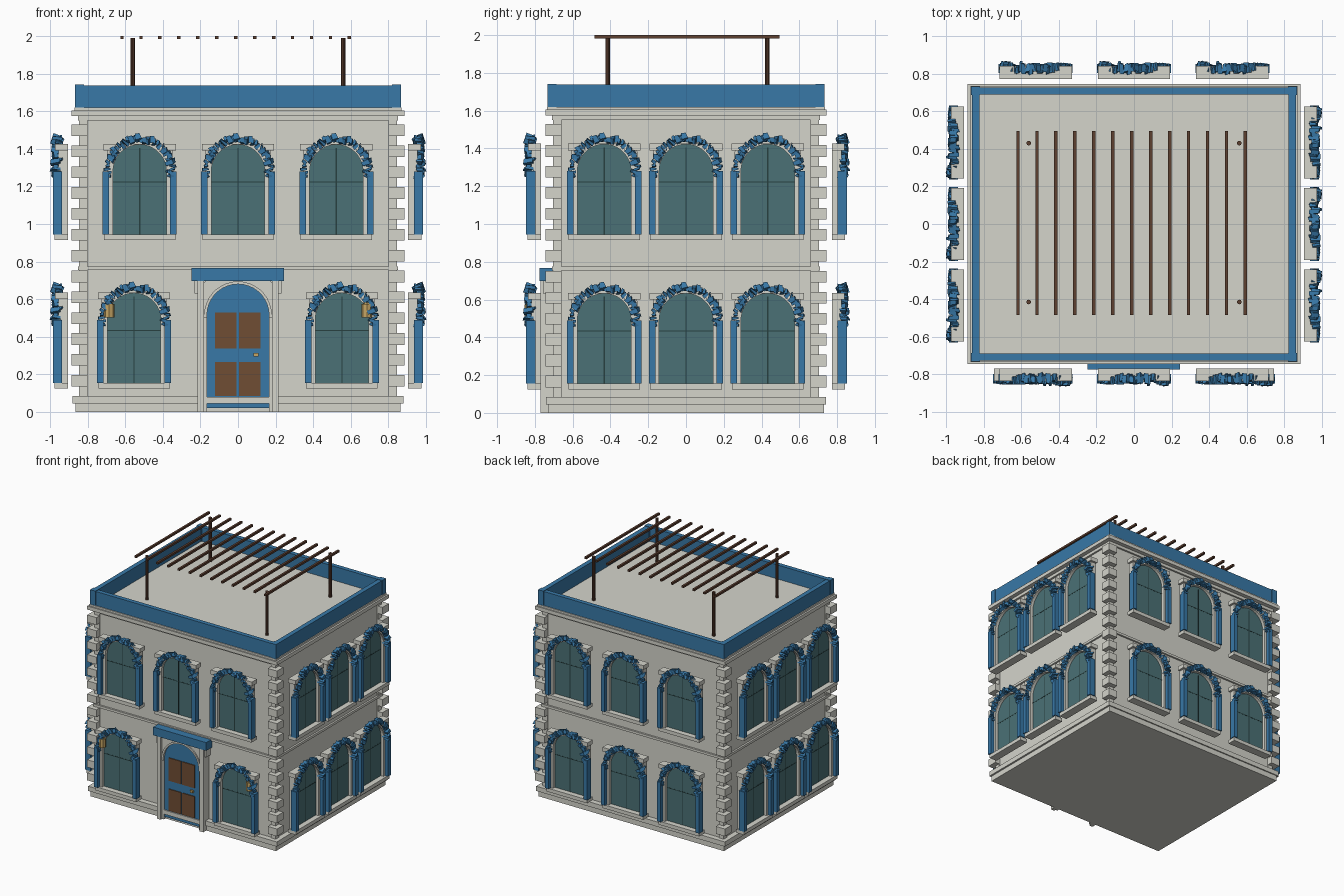
import bpy, bmesh, random
from math import sin, cos, pi, radians
from mathutils import Matrix, Vector

if "Cube" in bpy.data.objects:
    bpy.data.objects.remove(bpy.data.objects["Cube"])

random.seed(4)

def material(name, rgb):
    m = bpy.data.materials.new(name)
    m.diffuse_color = (*rgb, 1)
    m.use_nodes = True
    m.node_tree.nodes["Principled BSDF"].inputs["Base Color"].default_value = m.diffuse_color
    return m

BLUE = material("blue_paint", (0.04, 0.19, 0.39))
GLASS = material("glass", (0.07, 0.165, 0.18))
WOOD = material("door_wood", (0.16, 0.075, 0.034))
DARK = material("pergola_wood", (0.11, 0.05, 0.03))
GOLD = material("brass", (0.57, 0.38, 0.13))
IRON = material("dark_bars", (0.02, 0.05, 0.05))
STONE = material("stone", (0.66, 0.66, 0.60))

def box(bm, x0, x1, y0, y1, z0, z1):
    m = Matrix.Translation(((x0 + x1) / 2, (y0 + y1) / 2, (z0 + z1) / 2)) @ \
        Matrix.Diagonal((abs(x1 - x0), abs(y1 - y0), abs(z1 - z0), 1))
    bmesh.ops.create_cube(bm, size=1, matrix=m)

def slab(bm, x, y, z0, z1):
    box(bm, -x, x, -y, y, z0, z1)

def cyl(bm, x, y, z0, z1, r, n=10):
    bmesh.ops.create_cone(bm, cap_ends=True, segments=n, radius1=r, radius2=r, depth=z1 - z0,
                          matrix=Matrix.Translation((x, y, (z0 + z1) / 2)))

def mesh(name, bm, mat):
    bmesh.ops.recalc_face_normals(bm, faces=bm.faces)
    me = bpy.data.meshes.new(name)
    bm.to_mesh(me)
    bm.free()
    me.materials.append(mat)
    return me

def place(name, me, matrix=Matrix()):
    ob = bpy.data.objects.new(name, me)
    ob.matrix_world = matrix
    bpy.context.collection.objects.link(ob)
    return ob

def part(name, mat, fill):
    bm = bmesh.new()
    fill(bm)
    return place(name, mesh(name, bm, mat))

def arch(r, z0, spring, n=18):
    """Arched opening outline in x,z: up one side, over, down the other."""
    return [(r, z0)] + [(r * cos(pi * i / n), spring + r * sin(pi * i / n)) for i in range(n + 1)] + [(-r, z0)]

def square_arch(w, z0, spring, top, n=18):
    """Rectangle outline sampled at the same angles as arch()."""
    pts = []
    for i in range(n + 1):
        c, s = cos(pi * i / n), sin(pi * i / n)
        k = min(w / max(abs(c), 1e-6), (top - spring) / max(s, 1e-6))
        pts.append((c * k, spring + s * k))
    return [(w, z0)] + pts + [(-w, z0)]

def extrude(bm, faces, depth):
    r = bmesh.ops.extrude_face_region(bm, geom=faces)
    bmesh.ops.translate(bm, vec=(0, depth, 0), verts=[v for v in r['geom'] if isinstance(v, bmesh.types.BMVert)])

def ribbon(bm, inner, outer, y0, y1):
    a = [bm.verts.new((x, y0, z)) for x, z in inner]
    b = [bm.verts.new((x, y0, z)) for x, z in outer]
    extrude(bm, [bm.faces.new((a[i], a[i + 1], b[i + 1], b[i])) for i in range(len(a) - 1)], y1 - y0)

def plate(bm, pts, y0, y1):
    extrude(bm, [bm.faces.new([bm.verts.new((x, y0, z)) for x, z in pts])], y1 - y0)

# Walls, plinth, belt course, cornice and roof
def walls(bm):
    slab(bm, 0.835, 0.695, 0, 1.6)
part("walls", STONE, walls)

def mouldings(bm):
    for x, y, z0, z1 in ((0.865, 0.73, 0, 0.045), (0.88, 0.74, 0.045, 0.085), (0.85, 0.71, 0.755, 0.775),
                         (0.85, 0.71, 1.55, 1.575), (0.885, 0.745, 1.575, 1.605), (0.87, 0.735, 1.605, 1.62)):
        slab(bm, x, y, z0, z1)
part("plinth_belt_and_cornice", STONE, mouldings)

# Corner posts with projecting quoin blocks
def quoins(bm):
    for sx in (-1, 1):
        for sy in (-1, 1):
            box(bm, sx * 0.80, sx * 0.845, sy * 0.66, sy * 0.705, 0, 1.57)
            for i in range(13):
                z = 0.166 + 0.111 * i
                box(bm, sx * 0.80, sx * 0.885, sy * 0.66, sy * 0.745, z - 0.031, z + 0.031)
part("quoins", STONE, quoins)

# Parapet with corner posts
def parapet(bm):
    for s in (-1, 1):
        box(bm, -0.862, 0.862, s * 0.69, s * 0.727, 1.615, 1.738)
        box(bm, s * 0.823, s * 0.862, -0.70, 0.70, 1.615, 1.738)
        for t in (-1, 1):
            box(bm, s * 0.818, s * 0.867, t * 0.685, t * 0.732, 1.615, 1.742)
part("parapet", BLUE, parapet)

# Roof pergola
def pergola(bm):
    for x in (-0.56, 0.56):
        for y in (-0.415, 0.43):
            cyl(bm, x, y, 1.61, 1.99, 0.0125)
    for i in range(13):
        x = -0.617 + 0.1008 * i
        box(bm, x - 0.009, x + 0.009, -0.485, 0.495, 1.983, 2.0)
part("pergola", DARK, pergola)

# Window parts in local space: y = 0 is the back, -y faces outwards, z = 0 is the sill top
SPRING = 0.335

def window_frame(bm):
    ribbon(bm, arch(0.142, 0, SPRING), square_arch(0.175, 0, SPRING, 0.48), 0, -0.05)
    box(bm, -0.19, 0.19, 0, -0.07, -0.03, 0)
    for s in (-1, 1):
        box(bm, s * 0.105, s * 0.192, 0, -0.068, 0.445, 0.48)

def window_surround(bm):
    for s in (-1, 1):
        box(bm, s * 0.162, s * 0.197, -0.03, -0.08, 0, SPRING)
    # rough chunks crowding around the arch
    for i in range(34):
        a = radians(-8 + 196 * i / 33)
        r = 0.172 + random.uniform(-0.008, 0.008)
        size = Vector((random.uniform(0.022, 0.044), random.uniform(0.03, 0.055), random.uniform(0.012, 0.026)))
        m = Matrix.Translation((r * cos(a), -0.058 + random.uniform(-0.008, 0.008), SPRING + r * sin(a))) @ \
            Matrix.Rotation(-a + random.uniform(-0.4, 0.4), 4, 'Y') @ \
            Matrix.Rotation(random.uniform(-0.35, 0.35), 4, 'Z') @ Matrix.Diagonal((*size, 1))
        vs = bmesh.ops.create_cube(bm, size=1, matrix=m)['verts']
        for v in vs:
            v.co += Vector([random.uniform(-0.005, 0.005) for _ in range(3)])

def window_glass(bm):
    plate(bm, arch(0.145, 0, SPRING), -0.01, -0.025)

def window_bars(bm):
    box(bm, -0.003, 0.003, -0.02, -0.0262, 0, 0.46)
    box(bm, -0.142, 0.142, -0.02, -0.0262, 0.275, 0.281)

parts = []
for name, mat, fill in (("window_frame", STONE, window_frame), ("window_surround", BLUE, window_surround),
                        ("window_glass", GLASS, window_glass), ("window_bars", IRON, window_bars)):
    bm = bmesh.new()
    fill(bm)
    parts.append((name, mesh(name, bm, mat)))

# Two storeys of windows on all four sides (angle, wall distance, offsets)
for turn, dist, low, high in ((0, 0.768, (-0.553, 0.553), (-0.523, 0, 0.523)),
                              (180, 0.772, (-0.523, 0, 0.523), (-0.523, 0, 0.523)),
                              (90, 0.905, (-0.433, 0, 0.433), (-0.433, 0, 0.433)),
                              (-90, 0.905, (-0.433, 0, 0.433), (-0.433, 0, 0.433))):
    for z, row in ((0.155, low), (0.945, high)):
        for x in row:
            m = Matrix.Rotation(radians(turn), 4, 'Z') @ Matrix.Translation((x, -dist, z))
            for name, me in parts:
                place(name, me, m)

# Front door
def door(bm):
    plate(bm, arch(0.168, 0.02, 0.515), -0.69, -0.743)
part("door", BLUE, door)

def door_panels(bm):
    for x0, x1 in ((-0.122, -0.008), (0.005, 0.119)):
        for z0, z1 in ((0.085, 0.267), (0.337, 0.53)):
            box(bm, x0, x1, -0.74, -0.75, z0, z1)
part("door_panels", WOOD, door_panels)

def door_surround(bm):
    ribbon(bm, arch(0.165, 0, 0.515), square_arch(0.19, 0, 0.515, 0.71), -0.69, -0.752)
    ribbon(bm, arch(0.165, 0.5, 0.515), arch(0.18, 0.5, 0.515), -0.745, -0.762)
    box(bm, -0.175, 0.175, -0.73, -0.752, 0.045, 0.08)
    for s in (-1, 1):
        box(bm, s * 0.182, s * 0.215, -0.69, -0.77, 0, 0.71)
        box(bm, s * 0.215, s * 0.232, -0.69, -0.755, 0.63, 0.70)
part("door_surround", STONE, door_surround)

def sign_board(bm):
    box(bm, -0.248, 0.246, -0.70, -0.775, 0.697, 0.766)
part("door_canopy", BLUE, sign_board)

def brass(bm):
    box(bm, 0.082, 0.108, -0.74, -0.758, 0.296, 0.314)
    for x in (-0.685, 0.685):
        cyl(bm, x, -0.828, 0.503, 0.575, 0.027, 8)
        cyl(bm, x, -0.828, 0.575, 0.582, 0.018, 8)
part("lanterns_and_handle", GOLD, brass)
